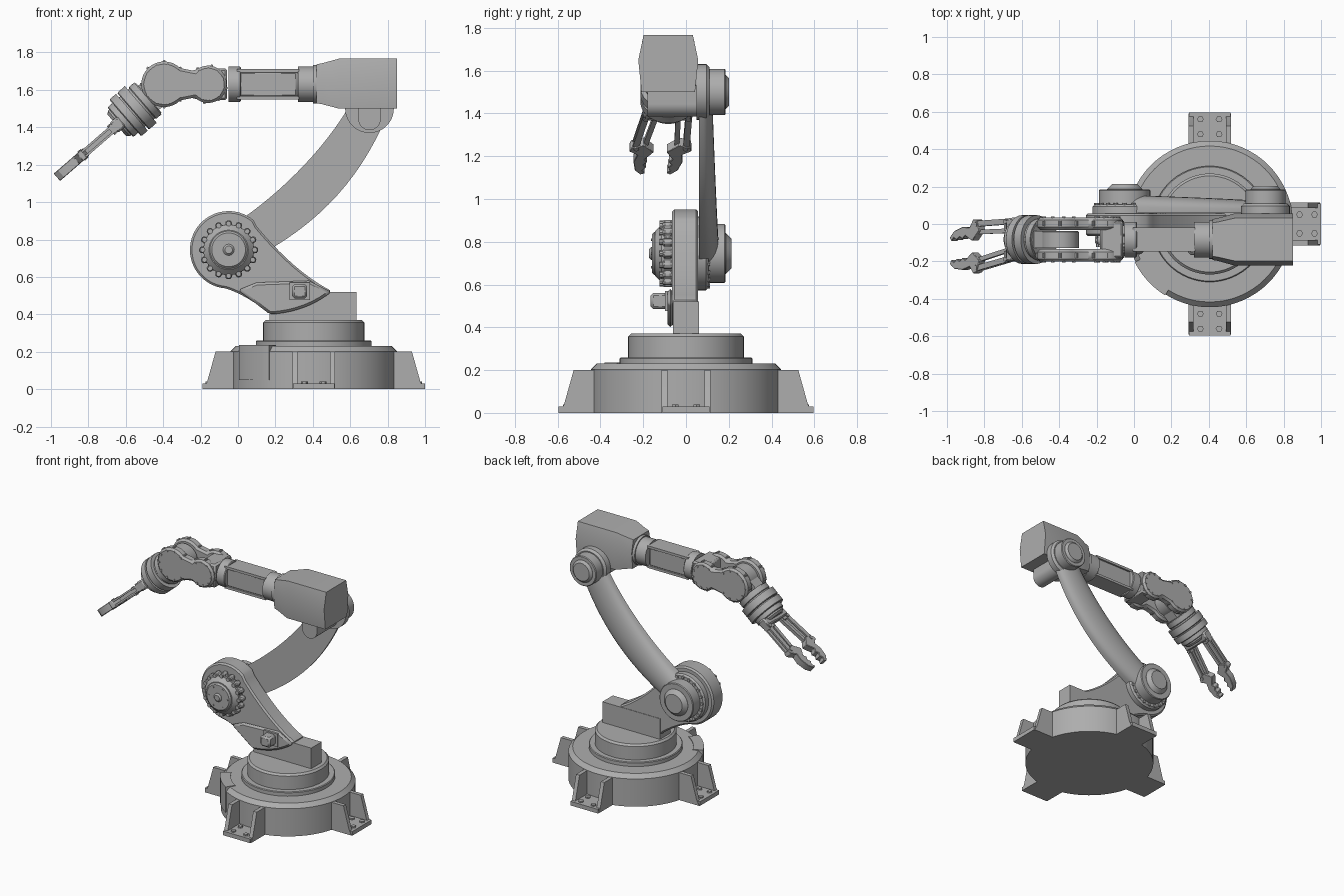
import bpy, bmesh
from math import sin, cos, pi, tau, radians
from mathutils import Matrix, Vector

if "Cube" in bpy.data.objects:
    bpy.data.objects.remove(bpy.data.objects["Cube"])

grey = (0.42, 0.42, 0.42, 1)
material = bpy.data.materials.new("machine grey")
material.use_nodes = True
material.diffuse_color = grey
material.node_tree.nodes["Principled BSDF"].inputs["Base Color"].default_value = grey

parts = []
FRONT, BACK, LEFT, UP = Vector((0, -1, 0)), Vector((0, 1, 0)), Vector((1, 0, 0)), Vector((0, 0, 1))
WORLD = Matrix.Identity(4)
SIDE = Matrix((LEFT, UP, BACK)).transposed().to_4x4()  # outlines in x and z, pushed along y


def finish(name, mesh_data, bevel=0):
    bmesh.ops.recalc_face_normals(mesh_data, faces=mesh_data.faces)
    mesh = bpy.data.meshes.new(name)
    mesh_data.to_mesh(mesh)
    mesh_data.free()
    mesh.materials.append(material)
    part = bpy.data.objects.new(name, mesh)
    bpy.context.collection.objects.link(part)
    parts.append(part)
    if bevel:
        modifier = part.modifiers.new("bevel", 'BEVEL')
        modifier.width, modifier.segments = bevel, 1
        modifier.limit_method, modifier.angle_limit = 'ANGLE', radians(40)


def add_loft(mesh_data, sections):
    """Join equal sections into one capped solid."""
    loops = [[mesh_data.verts.new(point) for point in section] for section in sections]
    count = len(loops[0])
    for lower, upper in zip(loops, loops[1:]):
        for i in range(count):
            j = (i + 1) % count
            mesh_data.faces.new((lower[i], lower[j], upper[j], upper[i]))
    mesh_data.faces.new(loops[0])
    mesh_data.faces.new(loops[-1])


def loft(name, sections, bevel=0):
    mesh_data = bmesh.new()
    add_loft(mesh_data, sections)
    finish(name, mesh_data, bevel)


def frame_at(origin, direction):
    return Matrix.Translation(origin) @ direction.to_track_quat('Z', 'Y').to_matrix().to_4x4()


def ring(frame, radius, height, count):
    return [frame @ Vector((radius * cos(tau * i / count), radius * sin(tau * i / count), height))
            for i in range(count)]


def disc(name, frame, radius, start, end, rim=0.005, count=64):
    """Cylinder with a chamfered outer rim."""
    loft(name, [ring(frame, radius, start, count), ring(frame, radius, end - rim, count),
                ring(frame, radius - rim, end, count)])


def prism(name, outline, start, end, frame=SIDE, bevel=0):
    loft(name, [[frame @ Vector((u, v, height)) for u, v in outline] for height in (start, end)], bevel)


def box(name, centre, size, frame=WORLD, bevel=0):
    x, y, z = centre
    length, width, height = (value / 2 for value in size)
    prism(name, [(x - length, y - width), (x + length, y - width), (x + length, y + width),
                 (x - length, y + width)], z - height, z + height, frame, bevel)


def bar(name, start, end, width, low, high, frame):
    """Straight strip between two points of the frame."""
    a, b = Vector(start), Vector(end)
    across = (b - a).orthogonal().normalized() * width / 2
    prism(name, [a - across, b - across, b + across, a + across], low, high, frame)


def bolts(name, places, direction, radius=0.011, height=0.01, sides=8):
    mesh_data = bmesh.new()
    for place in places:
        frame = frame_at(place, direction)
        add_loft(mesh_data, [ring(frame, radius, level, sides) for level in (-height, height)])
    finish(name, mesh_data)


def arc(centre, radius, start, end, steps=24):
    angles = [radians(start + (end - start) * i / steps) for i in range(steps + 1)]
    return [(centre[0] + radius * cos(angle), centre[1] + radius * sin(angle)) for angle in angles]


def curve(start, control, end, steps=10):
    a, b, c = Vector(start), Vector(control), Vector(end)
    return [a.lerp(b, i / steps).lerp(b.lerp(c, i / steps), i / steps) for i in range(steps + 1)]


# Round stepped base with a raised access panel
base = Matrix.Translation(LEFT * 0.405)
disc("base_drum", base, 0.445, 0, 0.23, rim=0.028)
disc("base_step", base, 0.31, 0.2, 0.26)
disc("turntable", base, 0.27, 0.2, 0.37, rim=0.013)
prism("access_panel", arc((0, 0), 0.45, 207, 238) + arc((0, 0), 0.38, 238, 207), 0.05, 0.235, base)

# Four gusseted feet
for turn, side in enumerate(("left", "back", "right", "front")):
    foot = base @ Matrix.Rotation(turn * pi / 2, 4, 'Z')
    box(side + "_foot_plate", (0.49, 0, 0.015), (0.21, 0.22, 0.03), foot)
    for edge in (-0.1, 0.1):
        prism(side + "_foot_rib", [(0.4, 0), (0.59, 0), (0.57, 0.04), (0.525, 0.2), (0.4, 0.2)],
              edge - 0.014, edge + 0.014, foot @ SIDE)
    bolts(side + "_foot_bolts", [foot @ Vector((reach, across, 0.03)) for reach in (0.48, 0.56)
                                 for across in (-0.05, 0.05)], UP, radius=0.018, sides=6)

# Shoulder bracket on its pedestal
shoulder = (-0.05, 0.745)
lip_edge = curve((0.17, 0.4), (0.36, 0.41), (0.5, 0.52))
prism("shoulder_bracket", arc(shoulder, 0.207, 50, 265, 36) + curve((-0.04, 0.53), (0.06, 0.49), (0.16, 0.41))
      + lip_edge + curve((0.49, 0.53), (0.3, 0.63), (0.1, 0.87)), -0.065, 0.057, bevel=0.012)
box("pedestal", (0.4, 0, 0.44), (0.465, 0.12, 0.16))
prism("bracket_lip", lip_edge + [(0.38, 0.58), (0.1, 0.57), (0, 0.53)], -0.087, -0.06, bevel=0.018)
box("bracket_socket", (0.33, -0.12, 0.523), (0.08, 0.09, 0.075), bevel=0.012)
box("socket_collar", (0.33, -0.09, 0.523), (0.11, 0.015, 0.095))

# Toothed cap on the front of the shoulder
teeth = 16
cap = frame_at((shoulder[0], -0.06, shoulder[1]), FRONT)
gear = []
for tooth in range(teeth):
    for shift, radius in ((-0.36, 0.132), (-0.24, 0.158), (0.24, 0.158), (0.36, 0.132)):
        angle = tau * (tooth + shift) / teeth
        gear.append((radius * cos(angle), radius * sin(angle)))
prism("shoulder_gear", gear, 0, 0.05, cap, bevel=0.008)
disc("shoulder_cap", cap, 0.135, 0, 0.085, rim=0.03)
disc("shoulder_cap_face", cap, 0.1, 0, 0.1, rim=0.01)
disc("shoulder_cap_hub", cap, 0.03, 0, 0.112, rim=0.01)
bolts("shoulder_gear_bolts", ring(cap, 0.14, 0.05, teeth), FRONT, radius=0.014, height=0.014)
bolts("shoulder_cap_screws", ring(cap, 0.075, 0.1, 6), FRONT, radius=0.006, height=0.004)

# Flange and hub behind the shoulder
rear = frame_at((shoulder[0], 0.055, shoulder[1]), BACK)
disc("shoulder_flange", rear, 0.172, 0, 0.05, rim=0.012)
bolts("shoulder_flange_bolts", ring(rear, 0.153, 0.05, 20), BACK, height=0.008)
disc("shoulder_hub", rear, 0.137, 0, 0.13)
disc("shoulder_hub_dome", rear, 0.095, 0.1, 0.158, rim=0.027)

# Curved link with a flat front and a rounded back
elbow = (0.703, 1.5)
path = curve(shoulder, (0.47, 1.02), elbow, 16)
sections = []
for i, point in enumerate(path):
    along = i / (len(path) - 1)
    tangent = (path[min(i + 1, len(path) - 1)] - path[max(i - 1, 0)]).normalized()
    half = 0.1 + 0.02 * sin(pi * along)
    depth = 0.095 - 0.033 * along
    section = []
    for step in range(15):
        across = half * cos(pi * step / 14)
        section.append((point.x - tangent.y * across, 0.06 + depth * abs(sin(pi * step / 14)) ** 0.7,
                        point.y + tangent.x * across))
    sections.append(section)
loft("curved_link", sections)

# Elbow joint
joint = frame_at((elbow[0], 0.05, elbow[1]), BACK)
disc("elbow_disc", joint, 0.13, 0, 0.06, rim=0.015)
disc("elbow_hub", joint, 0.108, 0, 0.135)
disc("elbow_hub_dome", joint, 0.08, 0.1, 0.152, rim=0.016)
prism("elbow_boss", arc((elbow[0], 1.445), 0.06, 180, 360)
      + [(elbow[0] + 0.06, 1.53), (elbow[0] - 0.06, 1.53)], -0.18, 0.06)

# Faceted motor housing, tapering into the forearm
arm_y, arm_z = -0.083, 1.63
half_outline = [(0.125, -0.13), (0.14, 0.02), (0.115, 0.137)]
outline = half_outline + [(-y, z) for y, z in reversed(half_outline)]
loft("motor_housing", [[(x, arm_y + scale * y, arm_z + scale * z) for y, z in outline]
                       for x, scale in ((0.42, 0.78), (0.45, 0.82), (0.54, 1), (0.85, 1))])

# Forearm tube, rails and collars
arm = frame_at((0, arm_y, arm_z), LEFT)
disc("housing_collar", arm, 0.095, 0.32, 0.42)
disc("housing_collar_band", arm, 0.103, 0.4, 0.45)
disc("wrist_collar", arm, 0.095, -0.05, 0.015)
box("forearm_tube", (0.16, arm_y, arm_z), (0.34, 0.115, 0.16), bevel=0.022)
for rise in (-0.072, 0.072):
    box("forearm_rail", (0.16, arm_y, arm_z + rise), (0.33, 0.13, 0.018))

# Waisted wrist fork with bolted cheeks
wrist = (-0.395, arm_z)


def fork_outline(inset):
    return arc(wrist, 0.122 - inset, 45, 315) + arc((-0.16, arm_z), 0.1 - inset, -135, 135)


for sign, side in ((-1, "front"), (1, "back")):
    inner, outer = arm_y + sign * 0.052, arm_y + sign * 0.118
    prism(side + "_fork_cheek", fork_outline(0), inner, outer, bevel=0.014)
    bolts(side + "_fork_face_bolts", [(x, outer, z) for x, z in fork_outline(0.02)[::3]], BACK,
          radius=0.009, height=0.004)
    bolts(side + "_fork_rim_bolts", [(x, (inner + outer) / 2, z) for x, z in fork_outline(0)[::4]], BACK,
          radius=0.008, height=0.014)
box("fork_block", (-0.12, arm_y, arm_z), (0.125, 0.2, 0.17), bevel=0.012)
disc("wrist_pivot", frame_at((wrist[0], arm_y, arm_z), BACK), 0.1, -0.045, 0.045)

# Hand: first axis runs out along it, second across, third through its thickness
reach = Vector((-0.755, 0, -0.655)).normalized()
thickness = Vector((-reach.z, 0, reach.x))
wrist_place = Vector((wrist[0], arm_y, arm_z))
hand = Matrix.Translation(wrist_place) @ Matrix((reach, BACK, thickness)).transposed().to_4x4()
box("wrist_tongue", (0.075, 0, 0), (0.15, 0.09, 0.17), hand)
barrel = frame_at(wrist_place, reach)
disc("hand_rear_band", barrel, 0.112, 0.115, 0.155)
disc("hand_core", barrel, 0.105, 0.11, 0.31)
disc("hand_middle_band", barrel, 0.13, 0.165, 0.22)
disc("hand_front_band", barrel, 0.13, 0.228, 0.275)
disc("hand_nose", barrel, 0.09, 0.3, 0.335, rim=0.015)

# Gripper, leaning slightly to one side
lean = Matrix.Identity(4)
lean[1][0] = -0.14
grip = hand @ Matrix.Translation(LEFT * 0.33) @ lean
box("palm", (0, 0, 0), (0.06, 0.23, 0.07), grip, bevel=0.01)
teeth_edge = [(0.42 - 0.02 * i, 0.05 + 0.015 * (i % 2)) for i in range(7)]
claw = [(0.22, 0.08), (0.24, 0.14), (0.265, 0.145), (0.29, 0.105), (0.34, 0.115), (0.4, 0.1), (0.43, 0.07)]
for sign, side in ((-1, "front"), (1, "back")):
    finger = grip @ Matrix.Diagonal((1, sign, 1, 1))
    box(side + "_knuckle", (0.03, 0.085, 0), (0.04, 0.06, 0.04), finger)
    for layer in (-0.022, 0.01):
        bar(side + "_outer_link", (0.02, 0.1), (0.26, 0.12), 0.03, layer, layer + 0.012, finger)
    bar(side + "_inner_link", (0.02, 0.05), (0.25, 0.075), 0.024, -0.012, 0.012, finger)
    prism(side + "_claw", claw + teeth_edge + [(0.27, 0.03)], -0.026, 0.026, finger, bevel=0.003)
    bolts(side + "_finger_pins", [finger @ Vector((u, v, 0)) for u, v in ((0.035, 0.1), (0.245, 0.115))],
          thickness, radius=0.012, height=0.031)

# Smooth shading with crisp edges
bpy.ops.object.select_all(action='DESELECT')
for part in parts:
    part.select_set(True)
bpy.context.view_layer.objects.active = parts[0]
bpy.ops.object.shade_smooth_by_angle(angle=radians(30))
